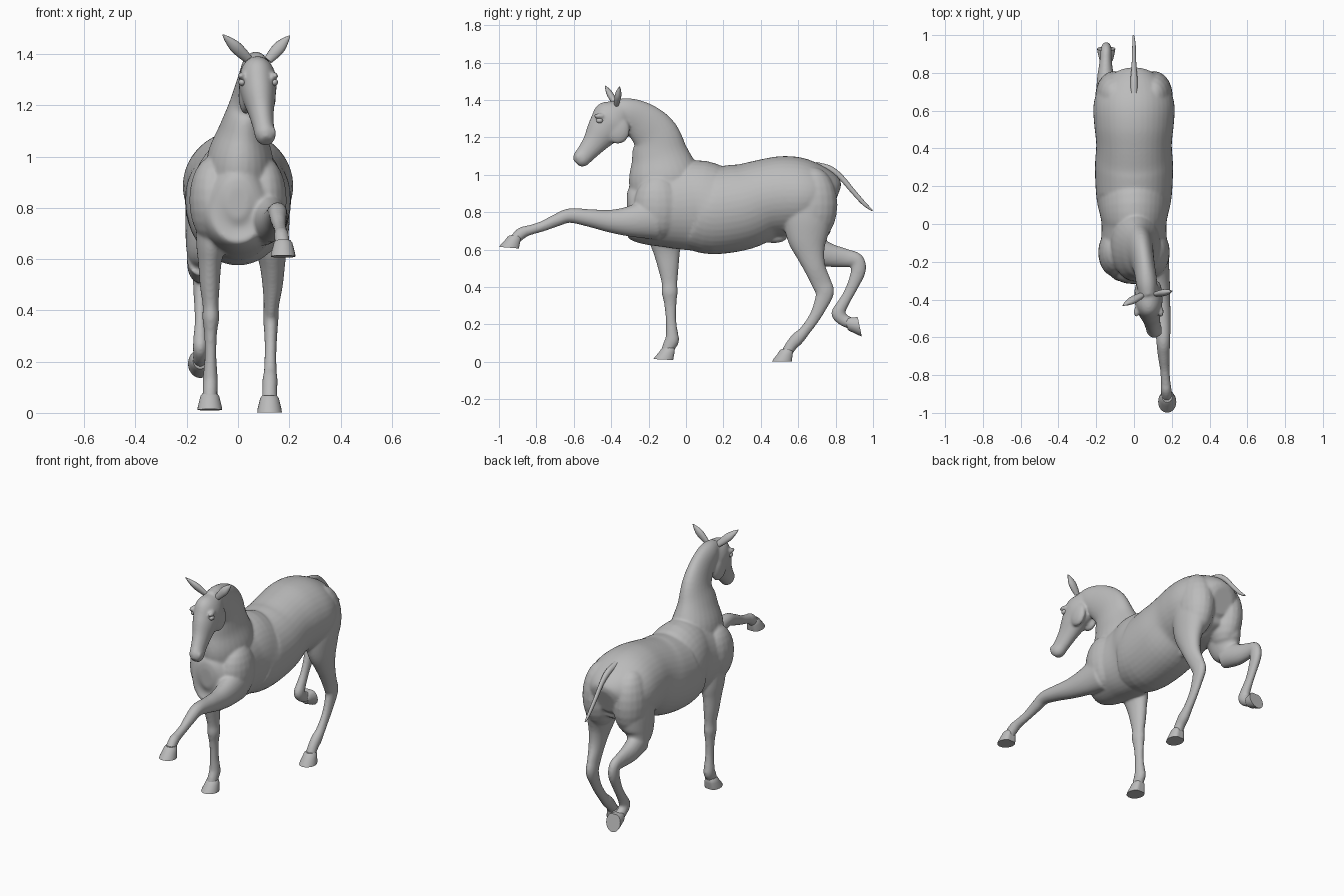
import bpy, bmesh, math
from mathutils import Vector, Matrix

coat = bpy.data.materials.new("plain grey")
coat.diffuse_color = (0.5, 0.5, 0.5, 1)


def spline(rows, steps=5):
    """Catmull-Rom through rows of (x, y, z, side radius, depth radius)."""
    rows = [Vector(r) for r in rows]
    pts = [rows[0] * 2 - rows[1]] + rows + [rows[-1] * 2 - rows[-2]]
    out = []
    for a, b, c, d in zip(pts, pts[1:], pts[2:], pts[3:]):
        for i in range(steps):
            t = i / steps
            out.append(0.5 * (2 * b + (c - a) * t + (2 * a - 5 * b + 4 * c - d) * t * t
                              + (3 * b - a - 3 * c + d) * t ** 3))
    return out + [rows[-1]]


def loft(bm, rows, n=28):
    """Closed tube of elliptical rings along a path."""
    path = spline(rows)
    pos = [Vector(p[:3]) for p in path]
    rings = []
    for i, p in enumerate(path):
        t = (pos[min(i + 1, len(pos) - 1)] - pos[max(i - 1, 0)]).normalized()
        side = (Vector((1, 0, 0)) - t * t.x).normalized()
        up = t.cross(side)
        rs, ru = max(p[3], 0.002), max(p[4], 0.002)
        rings.append([bm.verts.new(pos[i] + side * rs * math.cos(a) + up * ru * math.sin(a))
                      for a in (2 * math.pi * k / n for k in range(n))])
    for r, s in zip(rings, rings[1:]):
        for k in range(n):
            bm.faces.new((r[k], r[(k + 1) % n], s[(k + 1) % n], s[k]))
    bm.faces.new(rings[0][::-1])
    bm.faces.new(rings[-1])


def blob(bm, loc, size):
    m = Matrix.Translation(loc) @ Matrix.Diagonal((*size, 1))
    bmesh.ops.create_uvsphere(bm, u_segments=20, v_segments=12, radius=1, matrix=m)


def finish(bm, name, angle=40):
    bmesh.ops.recalc_face_normals(bm, faces=bm.faces)
    me = bpy.data.meshes.new(name)
    bm.to_mesh(me)
    bm.free()
    ob = bpy.data.objects.new(name, me)
    bpy.context.collection.objects.link(ob)
    me.materials.append(coat)
    bpy.ops.object.select_all(action='DESELECT')
    ob.select_set(True)
    bpy.context.view_layer.objects.active = ob
    bpy.ops.object.shade_smooth_by_angle(angle=math.radians(angle))
    return ob


body = bmesh.new()
# torso, chest to rump
torso = [(-.315, .82, .04, .06), (-.29, .82, .1, .14), (-.23, .81, .15, .18), (-.12, .82, .172, .21),
         (0, .83, .172, .235), (.07, .835, .185, .242), (.15, .81, .2, .235), (.3, .83, .207, .23),
         (.42, .87, .2, .212), (.52, .885, .21, .215), (.62, .885, .215, .205), (.7, .88, .195, .175),
         (.77, .87, .14, .135), (.80, .86, .07, .08)]
loft(body, [(0, y, z, rx, rz) for y, z, rx, rz in torso], 40)
blob(body, (0, .47, .665), (.035, .07, .03))
# neck
loft(body, [(.005, -.09, .83, .13, .19), (.008, -.118, .99, .13, .19), (.02, -.14, 1.11, .092, .152),
            (.038, -.165, 1.21, .067, .127), (.055, -.235, 1.285, .057, .106),
            (.068, -.32, 1.335, .055, .08), (.075, -.39, 1.36, .04, .045)])
# head
loft(body, [(.074, -.325, 1.355, .045, .05), (.076, -.385, 1.30, .073, .112), (.082, -.44, 1.238, .066, .093),
            (.091, -.49, 1.17, .049, .066), (.1, -.535, 1.115, .041, .052), (.108, -.565, 1.08, .04, .046),
            (.111, -.583, 1.06, .024, .026)])
for s in (-1, 1):
    blob(body, (.078 + s * .066, -.465, 1.315), (.014, .03, .014))    # brow ridges
    blob(body, (.109 + s * .027, -.575, 1.095), (.013, .016, .02))    # nostril flares
    blob(body, (.075 + s * .045, -.365, 1.24), (.028, .065, .075))    # cheeks
    # shoulders and buttocks
    blob(body, (s * .1, -.15, .83), (.09, .13, .17))
    blob(body, (s * .105, .68, .84), (.1, .13, .2))

# planted foreleg
loft(body, [(-.105, -.13, .8, .06, .1), (-.107, -.11, .66, .056, .09), (-.11, -.102, .58, .045, .07),
            (-.11, -.094, .5, .039, .055), (-.107, -.088, .42, .031, .042), (-.106, -.087, .37, .033, .043),
            (-.107, -.084, .31, .025, .033), (-.107, -.08, .22, .023, .028), (-.108, -.075, .15, .028, .033),
            (-.108, -.075, .115, .03, .038), (-.109, -.092, .08, .029, .035), (-.11, -.1, .045, .03, .035)])
# reaching foreleg
loft(body, [(.1, -.17, .77, .085, .12), (.125, -.29, .752, .065, .085), (.14, -.4, .752, .052, .062),
            (.15, -.51, .768, .044, .048), (.155, -.62, .782, .037, .039), (.157, -.69, .758, .032, .034),
            (.163, -.77, .724, .025, .028), (.168, -.84, .703, .026, .027), (.17, -.875, .69, .029, .032),
            (.173, -.905, .665, .029, .03), (.175, -.922, .64, .03, .03)])
# planted hind leg
loft(body, [(.115, .66, .86, .085, .13), (.12, .65, .75, .082, .128), (.128, .65, .66, .066, .108),
            (.134, .665, .58, .05, .078), (.135, .69, .5, .04, .058), (.13, .725, .42, .03, .053),
            (.128, .742, .37, .03, .049), (.128, .718, .3, .025, .038), (.127, .685, .235, .023, .031),
            (.126, .635, .165, .025, .029), (.125, .597, .125, .03, .035), (.124, .565, .09, .029, .032),
            (.123, .54, .05, .03, .03)])
# lifted hind leg, thigh to stifle
loft(body, [(-.115, .66, .86, .085, .13), (-.122, .655, .75, .084, .128), (-.137, .66, .66, .068, .108),
            (-.147, .685, .6, .05, .07), (-.15, .7, .56, .035, .04)])
# lifted hind leg, stifle to foot
loft(body, [(-.145, .66, .61, .055, .08), (-.15, .76, .572, .047, .064), (-.15, .85, .556, .034, .05),
            (-.148, .912, .542, .029, .04), (-.147, .922, .49, .028, .04), (-.147, .897, .42, .024, .033),
            (-.147, .865, .355, .022, .029), (-.147, .83, .295, .027, .032), (-.147, .815, .258, .029, .038),
            (-.147, .84, .226, .028, .033), (-.147, .878, .207, .03, .032)])
ob = finish(body, "horse_body", 180)
# fuse the muscle volumes into one skin
m = ob.modifiers.new("fuse", 'REMESH')
m.mode, m.voxel_size, m.use_smooth_shade = 'VOXEL', .0075, True
m = ob.modifiers.new("soften", 'SMOOTH')
m.factor, m.iterations = .5, 7

# tail
bm = bmesh.new()
loft(bm, [(0, .69, 1.05, .02, .02), (0, .77, 1.03, .018, .018), (0, .83, .985, .013, .015),
          (0, .89, .915, .011, .013), (0, .95, .848, .009, .011), (-.003, .997, .808, .005, .004)], 12)
finish(bm, "tail", 60)

# ears: narrow root, broad flat middle, pointed tip
for name, root, tip in (("ear_right", (.035, -.38, 1.385), (-.06, -.432, 1.476)),
                        ("ear_left", (.125, -.37, 1.385), (.202, -.355, 1.472))):
    bm = bmesh.new()
    a, b = Vector(root), Vector(tip)
    loft(bm, [(*a.lerp(b, t), r * .95, r * .7) for t, r in
              ((-.1, .018), (.2, .024), (.5, .025), (.8, .014), (1, .002))], 14)
    finish(bm, name, 60)

# eyes
for s in (-1, 1):
    bm = bmesh.new()
    blob(bm, (.079 + s * .063, -.462, 1.29), (.014, .018, .014))
    finish(bm, "eye_left" if s > 0 else "eye_right", 60)


def hoof(name, loc, tilt):
    """Sloped cone with a flat sole, toe towards -y before tilting."""
    bm = bmesh.new()
    rings = []
    n = 28
    for z, y, rx, ry in ((0, 0, .048, .057), (.012, .004, .047, .054), (.04, .016, .04, .044),
                         (.056, .021, .036, .039), (.066, .024, .028, .031)):
        ring = []
        for k in range(n):
            a = 2 * math.pi * k / n
            sy = math.sin(a)
            ring.append(bm.verts.new((rx * math.cos(a), y + ry * (min(sy, .85)), z)))
        rings.append(ring)
    for r, s in zip(rings, rings[1:]):
        for k in range(n):
            bm.faces.new((r[k], r[(k + 1) % n], s[(k + 1) % n], s[k]))
    bm.faces.new(rings[0])
    bm.faces.new(rings[-1])
    bm.transform(Matrix.Translation(loc) @ Matrix.Rotation(tilt, 4, 'X'))
    finish(bm, name)


hoof("hoof_front_planted", (-.11, -.117, .012), -.05)
hoof("hoof_front_lifted", (.176, -.942, .61), -.08)
hoof("hoof_hind_planted", (.123, .517, .002), 0)
hoof("hoof_hind_lifted", (-.147, .928, .192), math.radians(102))
